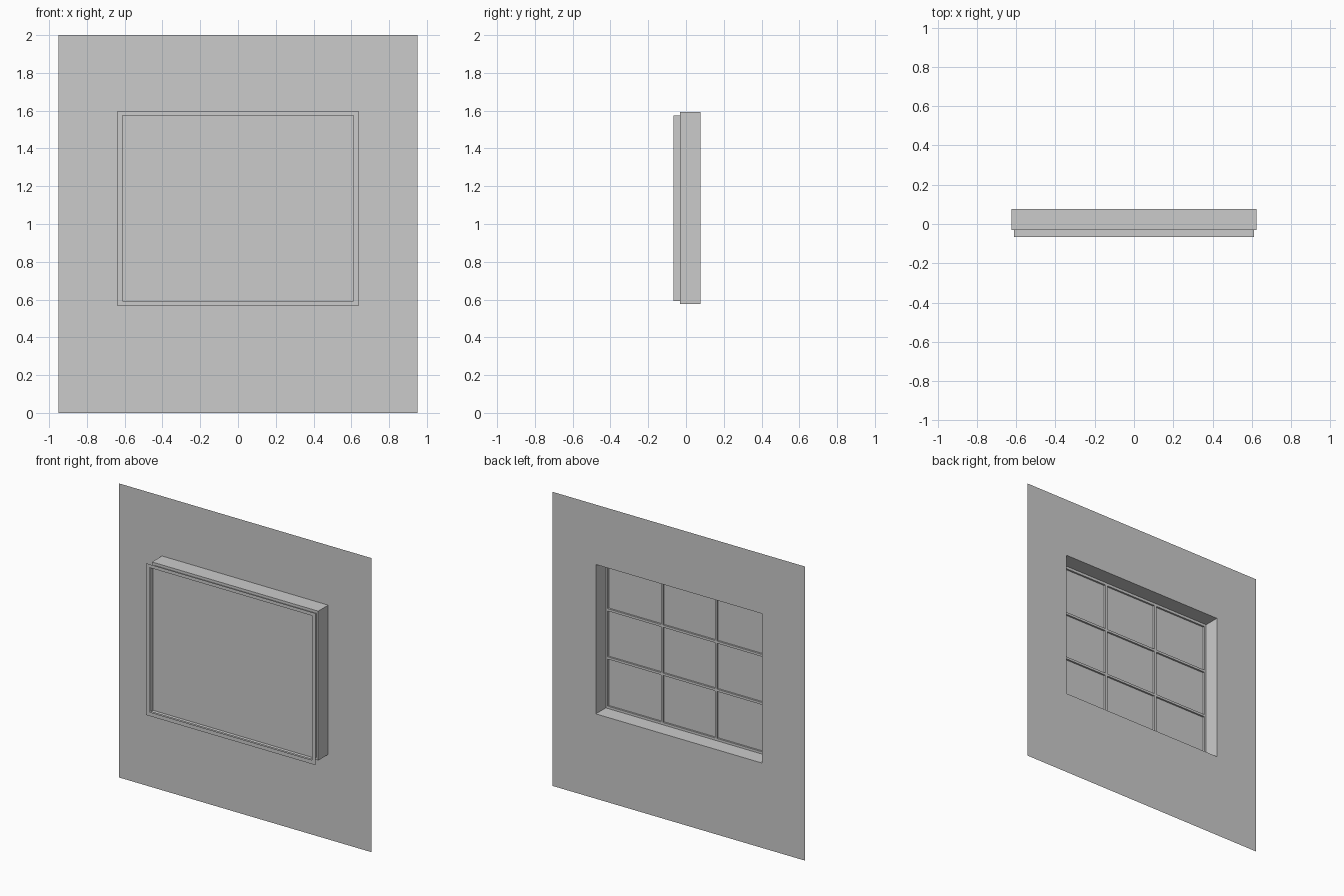
import bpy
import bmesh

if "Cube" in bpy.data.objects:
    bpy.data.objects.remove(bpy.data.objects["Cube"])

WALL_Y, STEP_Y, PANE_Y, SASH_Y, TRIM_Y = 0.076, -0.031, -0.043, -0.067, -0.076
SX, SZ0, SZ1 = 0.611, 0.593, 1.575      # sash opening


def nested_rects(name, rects, back=False, cap=False):
    """Skin a series of rectangles (half width, z0, z1, y); optionally fill the last."""
    bm = bmesh.new()
    loops = [[bm.verts.new((x, y, z)) for x, z in
              ((-hx, z0), (hx, z0), (hx, z1), (-hx, z1))]
             for hx, z0, z1, y in rects]
    for a, b in zip(loops, loops[1:]):
        for k in range(4):
            n = (k + 1) % 4
            bm.faces.new((a[k], a[n], b[n], b[k]))
    if cap:
        bm.faces.new(loops[-1])
    if back:
        bmesh.ops.reverse_faces(bm, faces=bm.faces[:])
    me = bpy.data.meshes.new(name)
    bm.to_mesh(me)
    bm.free()
    ob = bpy.data.objects.new(name, me)
    bpy.context.collection.objects.link(ob)
    return ob


def bar(name, x0, x1, z0, z1):
    """Glazing bar standing on the back of the pane."""
    bm = bmesh.new()
    bmesh.ops.create_cube(bm, size=1)
    for v in bm.verts:
        v.co = (x1 if v.co.x > 0 else x0,
                STEP_Y if v.co.y > 0 else PANE_Y,
                z1 if v.co.z > 0 else z0)
    me = bpy.data.meshes.new(name)
    bm.to_mesh(me)
    bm.free()
    bpy.context.collection.objects.link(bpy.data.objects.new(name, me))


# Wall sheet with opening, deep reveal and the ledge that meets the sash
nested_rects("wall_and_reveal", [
    (0.95, 0.0, 2.0, WALL_Y),
    (0.625, 0.577, 1.593, WALL_Y),
    (0.625, 0.577, 1.593, STEP_Y),
    (SX, SZ0, SZ1, STEP_Y)], back=True)

# Sash surround, projecting forward of the reveal
nested_rects("sash", [(SX, SZ0, SZ1, SASH_Y), (SX, SZ0, SZ1, STEP_Y)])

# Glass pane
nested_rects("pane", [(SX, SZ0, SZ1, PANE_Y)], cap=True)

# Flat trim ring at the front
nested_rects("front_trim", [(0.638, 0.566, 1.598, TRIM_Y), (SX, SZ0, SZ1, TRIM_Y)])

# Glazing bars dividing the window into three by three
H = 0.008
for i in (1, 2):
    x = -SX + 2 * SX * i / 3
    z = SZ0 + (SZ1 - SZ0) * i / 3
    bar(f"vertical_bar_{i}", x - H, x + H, SZ0, SZ1)
    bar(f"horizontal_bar_{i}", -SX, SX, z - H, z + H)
